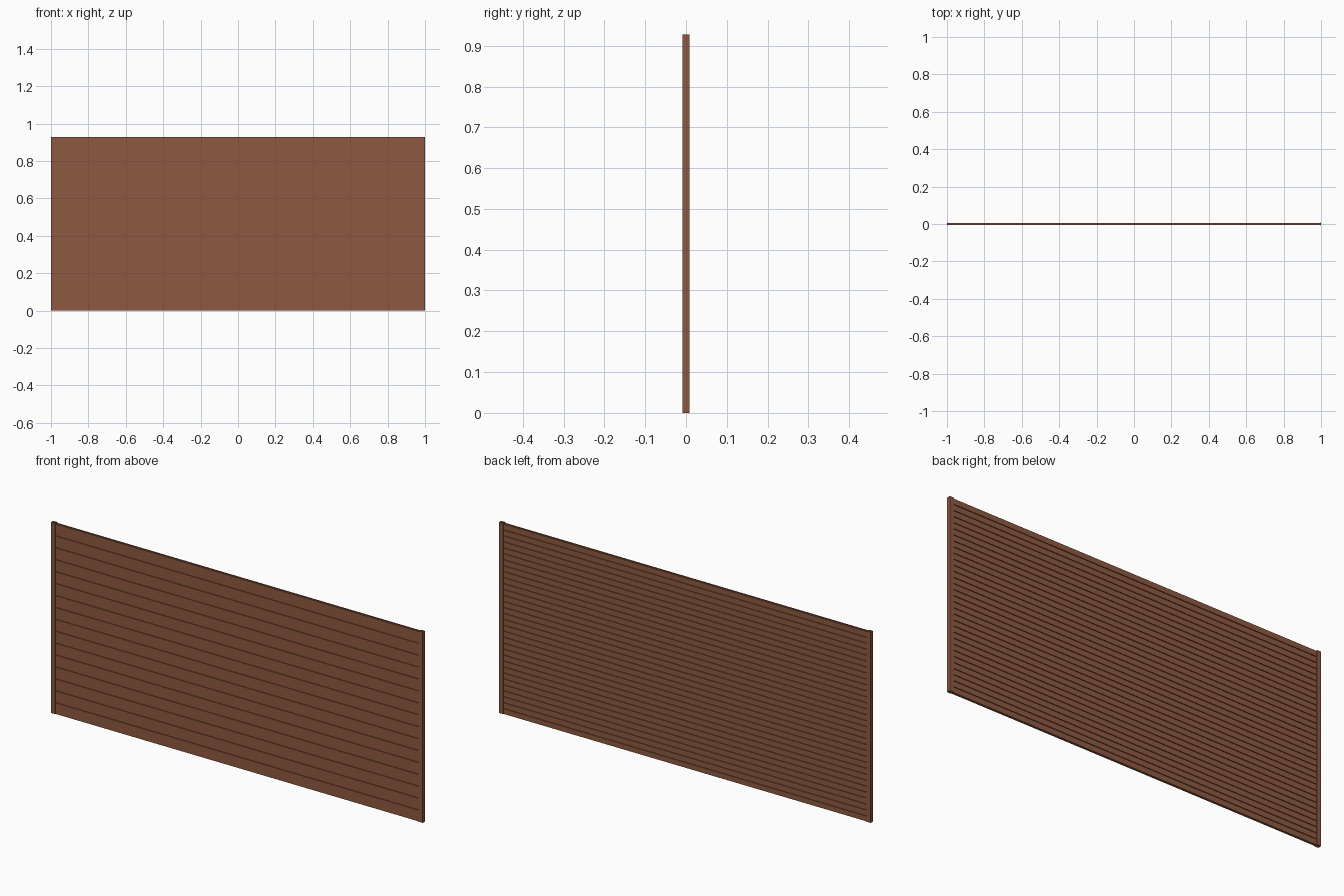
import bpy, bmesh

if "Cube" in bpy.data.objects:
    bpy.data.objects.remove(bpy.data.objects["Cube"])

W, H, D = 2.0, 0.927, 0.018
POST, RAIL = 0.022, 0.028
N = 16
PITCH = H / N

wood = bpy.data.materials.new("red brown wood")
wood.diffuse_color = (0.27, 0.10, 0.052, 1)
wood.use_nodes = True
wood.node_tree.nodes["Principled BSDF"].inputs["Base Color"].default_value = wood.diffuse_color
dark = bpy.data.materials.new("dark brown groove")
dark.diffuse_color = (0.08, 0.032, 0.02, 1)
dark.use_nodes = True
dark.node_tree.nodes["Principled BSDF"].inputs["Base Color"].default_value = dark.diffuse_color


def prism(name, profile, axis, a, b, mat):
    """Extrude a closed 2D profile along x (profile y,z) or z (profile x,y)."""
    bm = bmesh.new()
    put = (lambda p, t: (t, p[0], p[1])) if axis == "x" else (lambda p, t: (p[0], p[1], t))
    lo = [bm.verts.new(put(p, a)) for p in profile]
    hi = [bm.verts.new(put(p, b)) for p in profile]
    bm.faces.new(lo)
    bm.faces.new(hi)
    n = len(profile)
    for i in range(n):
        j = (i + 1) % n
        bm.faces.new((lo[i], lo[j], hi[j], hi[i]))
    bmesh.ops.recalc_face_normals(bm, faces=bm.faces)
    me = bpy.data.meshes.new(name)
    bm.to_mesh(me)
    bm.free()
    me.materials.append(mat)
    ob = bpy.data.objects.new(name, me)
    bpy.context.collection.objects.link(ob)
    return ob


# U-channel end posts
h = D / 2
for s, side in ((-1, "left"), (1, "right")):
    x0, x1, t = s * W / 2, s * (W / 2 - POST), 0.002
    prof = [(x0, -h), (x1, -h), (x1, -h + t), (x0 - s * t, -h + t),
            (x0 - s * t, h - t), (x1, h - t), (x1, h), (x0, h)]
    prism(side + "_post", prof, "z", 0, H, wood)

# Boards: one groove on the front joint, two grooves on the back
f, g, w = h - 0.003, 0.004, 0.004
for i in range(N):
    z, zt = i * PITCH, (i + 1) * PITCH
    m = (z + zt) / 2
    prof = [(-f, z), (-f, zt - w), (-f + g, zt - w), (-f + g, zt),
            (f - g, zt), (f - g, zt - w), (f, zt - w), (f, m), (f - g, m),
            (f - g, m - w), (f, m - w), (f, z)]
    prism("board_%02d" % (i + 1), prof, "x", -W / 2 + 0.003, W / 2 - 0.003, wood)
